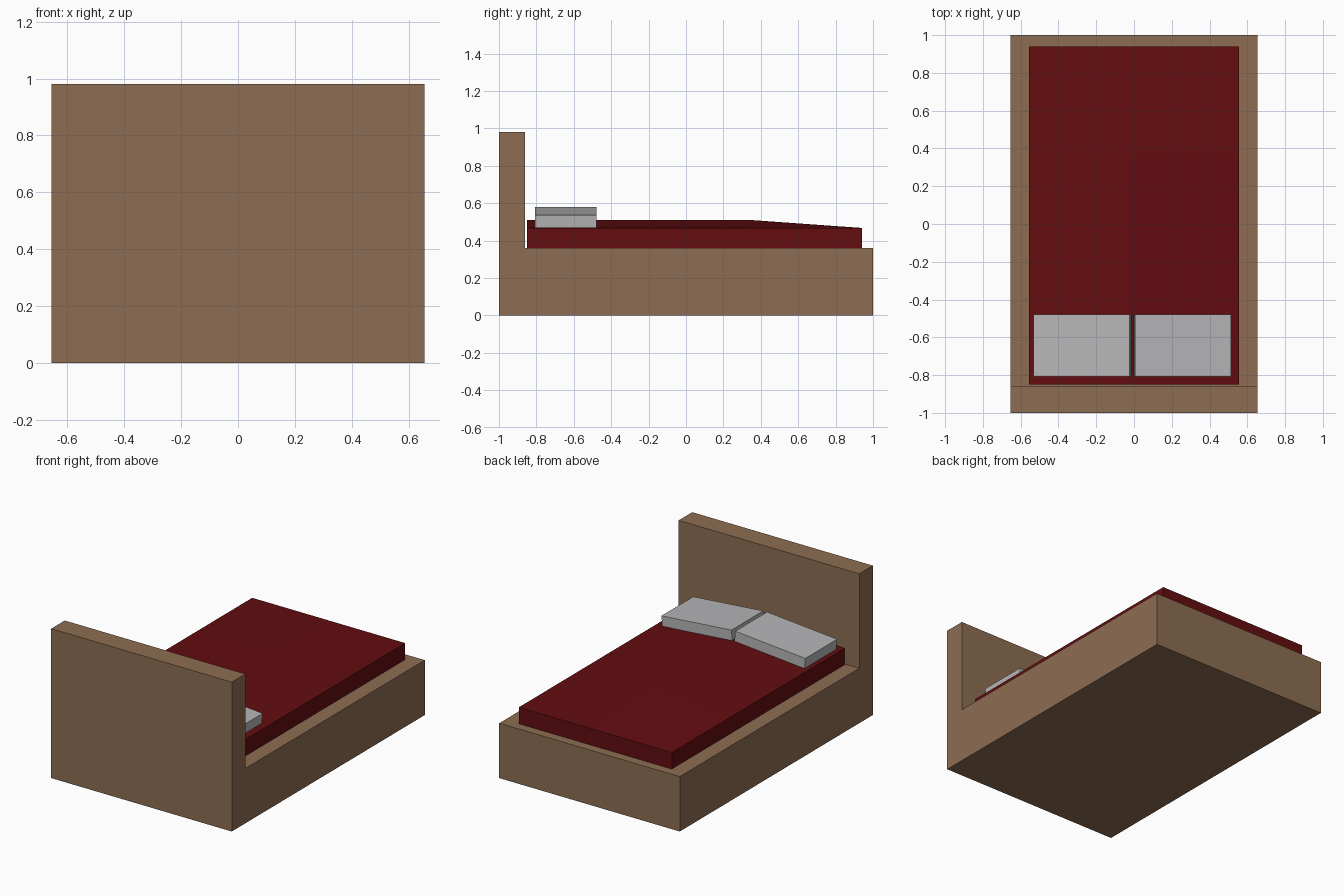
import bpy, bmesh, math
from mathutils import Matrix

if "Cube" in bpy.data.objects:
    bpy.data.objects.remove(bpy.data.objects["Cube"])


def material(name, rgb):
    m = bpy.data.materials.new(name)
    m.diffuse_color = (*rgb, 1)
    m.use_nodes = True
    m.node_tree.nodes["Principled BSDF"].inputs["Base Color"].default_value = m.diffuse_color
    return m


wood = material("brown wood", (0.27, 0.155, 0.085))
red = material("dark red cloth", (0.125, 0.004, 0.005))
grey = material("pale grey linen", (0.47, 0.47, 0.48))


def add_object(name, bm, mat):
    bmesh.ops.recalc_face_normals(bm, faces=bm.faces[:])
    me = bpy.data.meshes.new(name)
    bm.to_mesh(me)
    bm.free()
    me.materials.append(mat)
    ob = bpy.data.objects.new(name, me)
    bpy.context.collection.objects.link(ob)
    return ob


def box(bm, size, matrix):
    bmesh.ops.create_cube(bm, size=1, matrix=matrix @ Matrix.Diagonal((*size, 1)))


# Bed frame: L-shaped side profile (base and headboard) extruded across x
W = 0.655
profile = [(-1, 0), (1, 0), (1, 0.36), (-0.86, 0.36), (-0.86, 0.98), (-1, 0.98)]
bm = bmesh.new()
face = bm.faces.new([bm.verts.new((-W, y, z)) for y, z in profile])
ext = bmesh.ops.extrude_face_region(bm, geom=[face])
for v in ext["geom"]:
    if isinstance(v, bmesh.types.BMVert):
        v.co.x = W
add_object("bed_frame", bm, wood)

# Mattress: box whose top rises to a soft centre ridge that fades at the foot
M, EDGE, RIDGE = 0.555, 0.468, 0.51
bm = bmesh.new()
rings = []
for y, top in ((-0.85, RIDGE), (0.35, RIDGE), (0.94, EDGE)):
    pts = [(-M, 0.355), (M, 0.355), (M, EDGE), (0, top), (-M, EDGE)]
    rings.append([bm.verts.new((x, y, z)) for x, z in pts])
for a, b in zip(rings, rings[1:]):
    for i in range(5):
        j = (i + 1) % 5
        bm.faces.new((a[i], a[j], b[j], b[i]))
bm.faces.new(rings[0])
bm.faces.new(rings[-1])
add_object("mattress_cover", bm, red)

# Pillows: two slabs leaning on the slopes of the mattress
for name, side in (("left_pillow", -1), ("right_pillow", 1)):
    bm = bmesh.new()
    place = Matrix.Translation((-0.009 + side * 0.265, -0.643, 0.525))
    box(bm, (0.51, 0.33, 0.068), place @ Matrix.Rotation(side * math.radians(4.8), 4, "Y"))
    add_object(name, bm, grey)
